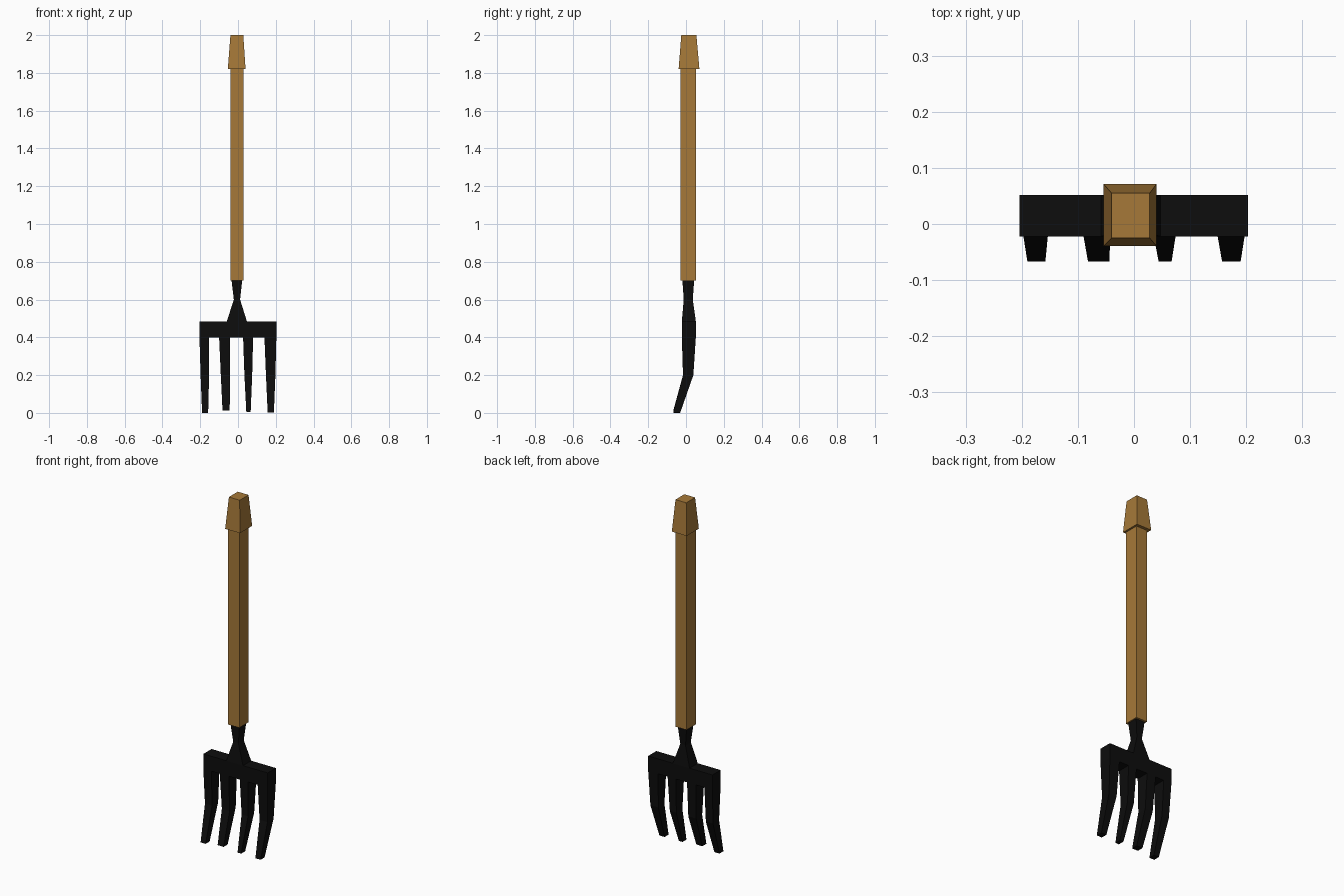
import bpy, bmesh

if "Cube" in bpy.data.objects:
    bpy.data.objects.remove(bpy.data.objects["Cube"])


def material(name, color):
    m = bpy.data.materials.new(name)
    m.diffuse_color = color
    m.use_nodes = True
    m.node_tree.nodes["Principled BSDF"].inputs["Base Color"].default_value = m.diffuse_color
    return m


wood = material("wood", (0.38, 0.19, 0.04, 1))
iron = material("black_iron", (0.004, 0.004, 0.004, 1))


def loft(name, mat, rings):
    """Four-sided loft through rectangles given as (z, x0, x1, y0, y1)."""
    bm = bmesh.new()
    loops = []
    for z, x0, x1, y0, y1 in rings:
        corners = ((x0, y0), (x1, y0), (x1, y1), (x0, y1))
        loops.append([bm.verts.new((x, y, z)) for x, y in corners])
    for a, b in zip(loops, loops[1:]):
        for i in range(4):
            j = (i + 1) % 4
            bm.faces.new((a[i], a[j], b[j], b[i]))
    bm.faces.new(loops[0])
    bm.faces.new(loops[-1])
    bmesh.ops.recalc_face_normals(bm, faces=bm.faces)
    me = bpy.data.meshes.new(name)
    bm.to_mesh(me)
    bm.free()
    me.materials.append(mat)
    ob = bpy.data.objects.new(name, me)
    bpy.context.collection.objects.link(ob)
    return ob


# Wooden shaft and flared grip
loft("shaft", wood, [(0.70, -0.041, 0.029, -0.03, 0.054),
                     (1.82, -0.041, 0.029, -0.03, 0.054)])
loft("grip", wood, [(1.82, -0.054, 0.040, -0.039, 0.071),
                    (2.00, -0.040, 0.028, -0.025, 0.055)])

# Iron neck, pinched in the middle
loft("neck", iron, [(0.485, -0.059, 0.047, -0.022, 0.052),
                    (0.60, -0.022, 0.011, -0.012, 0.036),
                    (0.70, -0.034, 0.022, -0.019, 0.043)])

# Crossbar
loft("crossbar", iron, [(0.40, -0.204, 0.203, -0.022, 0.052),
                        (0.485, -0.204, 0.203, -0.022, 0.052)])

# Four slightly uneven tines, bent forward: x range at top, bend and tip, tip height
tines = [((-0.204, -0.153), (-0.198, -0.153), (-0.190, -0.158), 0.0),
         ((-0.100, -0.043), (-0.091, -0.042), (-0.082, -0.044), 0.013),
         ((0.027, 0.080), (0.034, 0.075), (0.044, 0.067), 0.004),
         ((0.140, 0.203), (0.148, 0.198), (0.157, 0.190), 0.002)]
for n, (top, bend, tip, z) in enumerate(tines, 1):
    loft(f"tine_{n}", iron, [(z, *tip, -0.067, -0.031),
                             (0.20, *bend, -0.016, 0.039),
                             (0.40, *top, -0.022, 0.052)])
